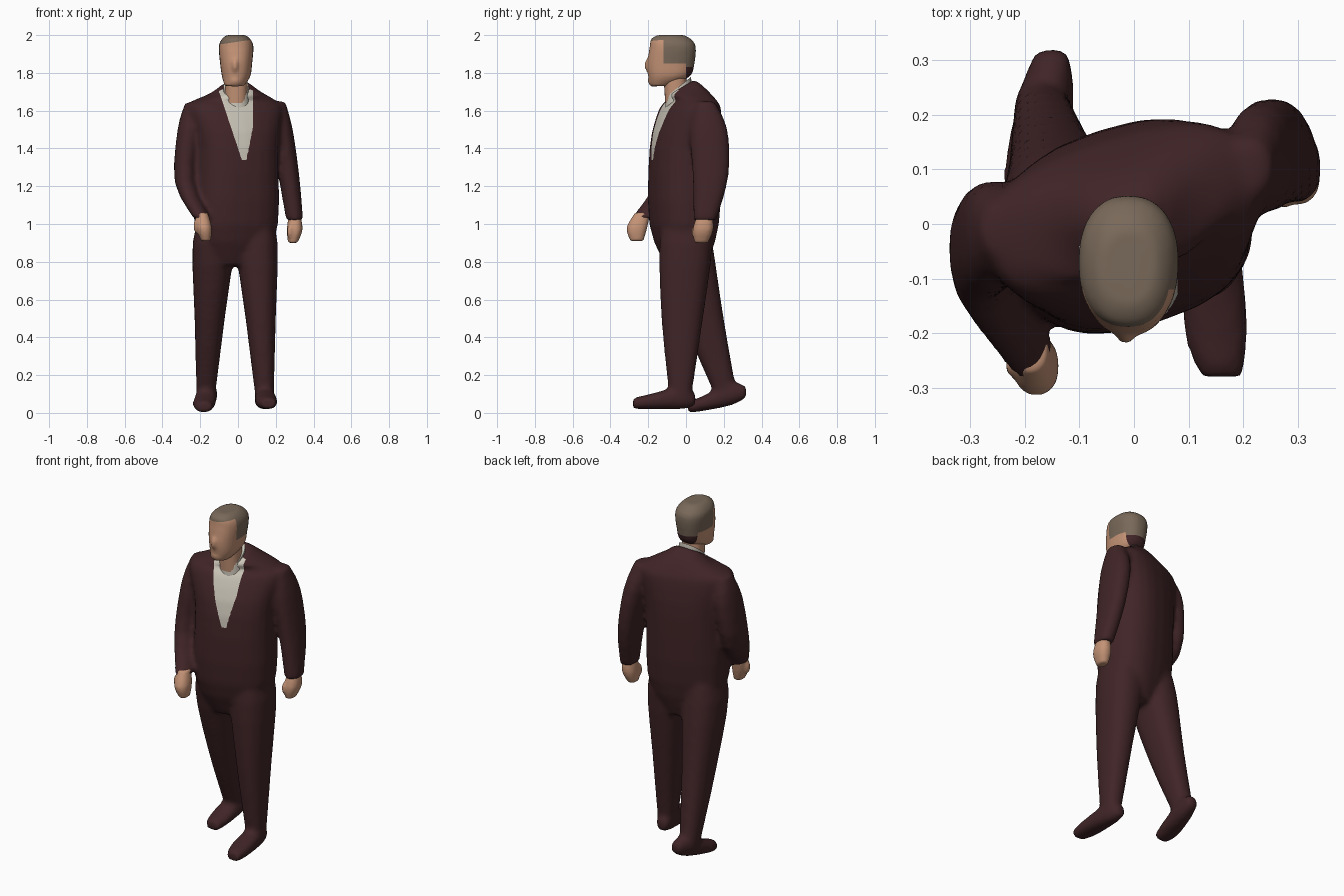
import bpy
import bmesh
from math import cos, sin, pi, radians, copysign
from mathutils import Matrix, Vector

cube = bpy.data.objects.get("Cube")
if cube:
    bpy.data.objects.remove(cube)


def material(name, red, green, blue):
    result = bpy.data.materials.new(name)
    result.use_nodes = True
    color = (red, green, blue, 1)
    result.diffuse_color = color
    result.node_tree.nodes["Principled BSDF"].inputs["Base Color"].default_value = color
    return result


suit = material("maroon suit", .052, .018, .02)
shirt = material("cream shirt", .6, .56, .48)
skin = material("skin", .55, .29, .18)
hair = material("ash brown hair", .19, .14, .1)


def new_object(name, bm):
    mesh = bpy.data.meshes.new(name)
    bmesh.ops.recalc_face_normals(bm, faces=bm.faces)
    bm.to_mesh(mesh)
    bm.free()
    obj = bpy.data.objects.new(name, mesh)
    bpy.context.collection.objects.link(obj)
    return obj


def finish(name, bm, *materials):
    """Turn the bmesh into a smooth shaded object."""
    obj = new_object(name, bm)
    for entry in materials:
        obj.data.materials.append(entry)
    bpy.ops.object.select_all(action="DESELECT")
    obj.select_set(True)
    bpy.context.view_layer.objects.active = obj
    bpy.ops.object.shade_smooth_by_angle(angle=radians(60))


def fuse(voxel, *pieces):
    """Melt overlapping pieces into one soft surface."""
    merged = bmesh.new()
    for piece in pieces:
        mesh = bpy.data.meshes.new("piece")
        piece.to_mesh(mesh)
        piece.free()
        merged.from_mesh(mesh)
        bpy.data.meshes.remove(mesh)
    obj = new_object("blend", merged)
    remesh = obj.modifiers.new("remesh", "REMESH")
    remesh.mode = "VOXEL"
    remesh.voxel_size = voxel
    soften = obj.modifiers.new("soften", "SMOOTH")
    soften.iterations = 6
    result = bmesh.new()
    result.from_object(obj, bpy.context.evaluated_depsgraph_get())
    bpy.data.objects.remove(obj)
    return result


def spline(rings, steps=3):
    """Fill in rings between the given ones along a smooth curve."""
    keys = [Vector(ring) for ring in rings]
    result = []
    for i in range(len(keys) - 1):
        start, end = keys[i], keys[i + 1]
        start_slope = (end - keys[max(i - 1, 0)]) / 2
        end_slope = (keys[min(i + 2, len(keys) - 1)] - start) / 2
        for step in range(steps):
            t = step / steps
            s = 1 - t
            result.append(start * s * s * (1 + 2 * t) + end * t * t * (1 + 2 * s)
                          + start_slope * t * s * s - end_slope * s * t * t)
    return result + [keys[-1]]


def loft(rings, turn=0, along_y=False, sides=24, squareness=.87):
    """Skin oval rings given as centre x, y, z, two radii and tilt."""
    bm = bmesh.new()
    loops = []
    for x, y, z, wide, deep, tilt in spline(rings):
        loop = []
        for i in range(sides):
            angle = 2 * pi * i / sides
            across = wide * copysign(abs(cos(angle)) ** squareness, cos(angle))
            along = deep * copysign(abs(sin(angle)) ** squareness, sin(angle))
            offset = Matrix.Rotation(turn, 2) @ Vector((across, along))
            if along_y:
                place = (x + offset.x, y, z + offset.y)
            else:
                place = (x + offset.x, y + offset.y, z + tilt * offset.y)
            loop.append(bm.verts.new(place))
        loops.append(loop)
    for lower, upper in zip(loops, loops[1:]):
        for i in range(sides):
            bm.faces.new((lower[i - 1], lower[i], upper[i], upper[i - 1]))
    bm.faces.new(loops[0])
    bm.faces.new(loops[-1])
    return bm


def limb(girths, *points, along_y=False):
    """A tapering part following points, with one pair of radii at each."""
    rings = [(*point, *girth, 0) for point, girth in zip(points, girths)]
    return loft(rings, along_y=along_y)


def blob(centre, size):
    bm = bmesh.new()
    bmesh.ops.create_uvsphere(bm, u_segments=12, v_segments=8, radius=1)
    bmesh.ops.scale(bm, vec=size, verts=bm.verts)
    bmesh.ops.translate(bm, vec=centre, verts=bm.verts)
    return bm


def cut(bm, point, normal):
    """Score the mesh along a plane so that colours can change there."""
    geom = bm.verts[:] + bm.edges[:] + bm.faces[:]
    bmesh.ops.bisect_plane(bm, geom=geom, plane_co=point, plane_no=normal, dist=.0005)


# Jacket body, twisted with its left shoulder back
body = loft([
    (-.01, 0, .78, .13, .1, 0), (-.01, -.01, 1, .22, .17, 0),
    (-.01, 0, 1.4, .22, .18, 0), (-.02, .02, 1.6, .26, .14, 0),
    (-.02, .03, 1.65, .23, .11, 0), (-.01, 0, 1.69, .14, .1, .2),
    (-.01, -.03, 1.72, .08, .07, .6),
], turn=radians(18), squareness=.77)

# Sleeves
arm = [(.04, .05), (.06, .1), (.055, .095), (.045, .06)]
left_sleeve = limb(arm, (.21, .1, 1.65), (.23, .12, 1.5), (.27, .13, 1.25), (.3, .1, 1.02))
right_sleeve = limb(arm, (-.24, -.01, 1.64), (-.26, -.02, 1.5), (-.28, -.07, 1.22),
                    (-.19, -.23, 1.03))

# Trouser legs, the left one striding ahead
leg = [(.06, .1), (.11, .14), (.08, .11), (.05, .06)]
left_leg = limb(leg, (.1, 0, 1.1), (.1, 0, .9), (.12, -.02, .5), (.14, -.03, .1))
right_leg = limb(leg, (-.12, 0, 1.1), (-.13, 0, .9), (-.15, .09, .5), (-.17, .21, .1))

# Shoes
shoe = [(.03, .03), (.05, .06), (.06, .04), (.04, .03)]
left_shoe = limb(shoe, (.13, .05, .07), (.14, -.02, .08), (.15, -.19, .06),
                 (.16, -.28, .05), along_y=True)
right_shoe = limb(shoe, (-.15, .32, .11), (-.16, .24, .1), (-.18, .09, .05),
                  (-.18, .01, .03), along_y=True)

# Suit in one piece, with a shirt opening bounded by planes on the chest
outfit = fuse(.014, body, left_sleeve, right_sleeve, left_leg, right_leg,
              left_shoe, right_shoe)
opening = [
    (Vector((.02, 0, 1.34)), Vector((-.36, 0, -.12))),
    (Vector((.045, 0, 1.34)), Vector((.2, 0, -.04))),
    (Vector((.08, 0, 1.5)), Vector((1, 0, 0))),
    (Vector((0, 0, 1.34)), Vector((0, 0, -1))),
    (Vector((0, -.04, 0)), Vector((0, 1, 0))),
]
for point, normal in opening:
    cut(outfit, point, normal)
for face in outfit.faces:
    centre = face.calc_center_median()
    inside = all((centre - point).dot(normal) < 0 for point, normal in opening)
    face.material_index = int(inside)
finish("suit_and_shirt", outfit, suit, shirt)

# Neck and collar
finish("neck", limb([(.06, .06)] * 2, (-.01, -.05, 1.64), (-.01, -.06, 1.8)), skin)
collar = [(-.01, -.04, 1.67, .07, .07, .8), (-.01, -.04, 1.725, .067, .067, .8)]
finish("shirt_collar", loft(collar), shirt)

# Head with face relief, hair and nape coloured by region
skull = loft([
    (-.02, -.14, 1.73, .05, .05, 0), (-.01, -.09, 1.78, .075, .11, 0),
    (-.01, -.08, 1.85, .085, .125, 0), (-.01, -.07, 1.94, .092, .122, 0),
    (-.01, -.08, 1.98, .075, .105, 0), (-.01, -.08, 2, .05, .07, 0),
])
nose = blob((-.015, -.195, 1.84), (.02, .025, .04))
brow = blob((-.01, -.165, 1.91), (.06, .033, .025))
chin = blob((-.015, -.17, 1.76), (.04, .033, .035))
head = fuse(.008, skull, nose, brow, chin)
hairline, slant = Vector((0, 0, 1.965)), Vector((-.15, 0, 1))
sideburn, nape_top = 1.85, 1.83
temple, nape = -.12, 0
cut(head, hairline, slant)
for height in (sideburn, nape_top):
    cut(head, (0, 0, height), (0, 0, 1))
for depth in (temple, nape):
    cut(head, (0, depth, 0), (0, 1, 0))
for face in head.faces:
    centre = face.calc_center_median()
    on_top = (centre - hairline).dot(slant) > 0
    behind_temple = centre.y > temple and centre.z > sideburn
    behind_ear = centre.y > nape and centre.z > nape_top
    if on_top or behind_temple or behind_ear:
        face.material_index = 1
    elif centre.y > nape:
        face.material_index = 2
    else:
        face.material_index = 0
finish("head", head, skin, hair, suit)

# Hands with thumbs
palm = [(.03, .04), (.042, .055), (.025, .035)]
thumb = (.016, .022, .04)
left_palm = limb(palm, (.3, .1, 1.05), (.3, .09, .97), (.29, .08, .9))
right_palm = limb(palm, (-.19, -.23, 1.06), (-.18, -.26, .98), (-.17, -.26, .91))
finish("left_hand", fuse(.008, left_palm, blob((.275, .05, .96), thumb)), skin)
finish("right_hand", fuse(.008, right_palm, blob((-.22, -.26, .99), thumb)), skin)
